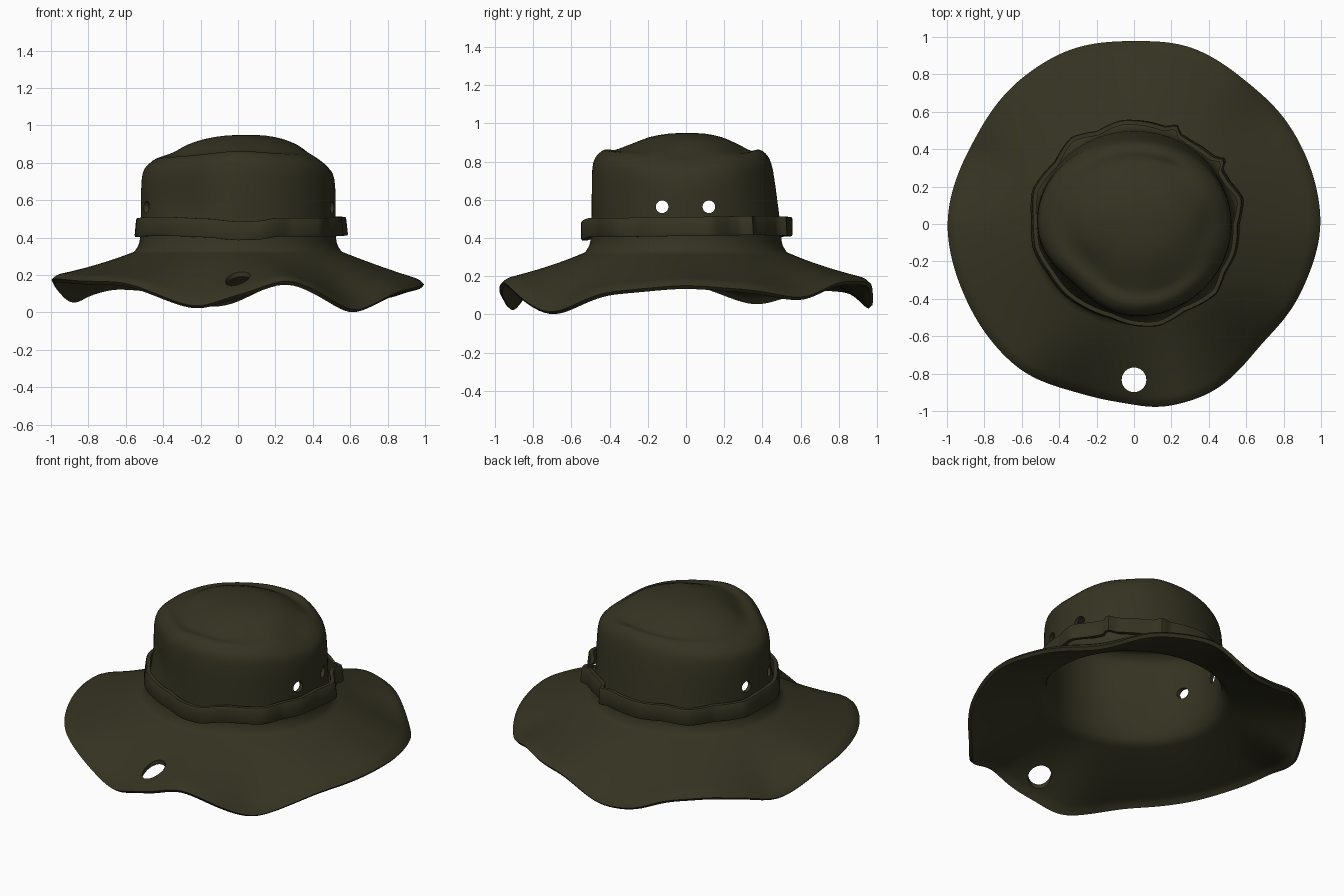
import bpy, bmesh, math
from mathutils import Vector

if "Cube" in bpy.data.objects:
    bpy.data.objects.remove(bpy.data.objects["Cube"])

N = 180  # segments around the hat

olive = bpy.data.materials.new("dark olive cloth")
olive.diffuse_color = (0.035, 0.033, 0.0155, 1)
olive.use_nodes = True
olive.node_tree.nodes["Principled BSDF"].inputs["Base Color"].default_value = olive.diffuse_color


def cat(p0, p1, p2, p3, u):
    return 0.5 * (2 * p1 + (p2 - p0) * u + (2 * p0 - 5 * p1 + 4 * p2 - p3) * u * u
                  + (3 * p1 - p0 - 3 * p2 + p3) * u ** 3)


def around(keys, deg, smooth=True):
    """Interpolate (degrees, value) keys on a closed circle."""
    deg %= 360
    n = len(keys)
    i = max([k for k in range(n) if keys[k][0] <= deg], default=n - 1)
    a = keys[i][0]
    b = keys[(i + 1) % n][0] + (360 if i == n - 1 else 0)
    if deg < a:
        deg += 360
    u = (deg - a) / (b - a)
    v = [keys[(i + k) % n][1] for k in (-1, 0, 1, 2)]
    if smooth:
        u = 0.45 * u + 0.55 * u * u * (3 - 2 * u)
    return v[1] + (v[2] - v[1]) * u


def make(name, bm):
    bmesh.ops.recalc_face_normals(bm, faces=bm.faces)
    me = bpy.data.meshes.new(name)
    bm.to_mesh(me)
    bm.free()
    ob = bpy.data.objects.new(name, me)
    bpy.context.collection.objects.link(ob)
    me.materials.append(olive)
    return ob


def activate(ob):
    bpy.ops.object.select_all(action='DESELECT')
    ob.select_set(True)
    bpy.context.view_layer.objects.active = ob


# Wavy brim: rim height and rim radius by direction
RIM_Z = [(0, .14), (18, .12), (38, .075), (57, .16), (78, .155), (95, .035), (106, .045),
         (119, .12), (133, .13), (145, .10), (157, .05), (180, .165), (195, .165), (210, .155), (231, .15),
         (257, .02), (270, .085), (285, .165), (311, .0), (336, .11)]
RIM_R = [(0, 1.0), (33, .985), (51, .97), (73, .995), (90, .978), (110, .995), (128, .985), (152, .965),
         (180, 1.0), (204, .985), (232, .99), (252, .95), (265, .955), (279, .993),
         (294, .993), (317, .935), (337, .965)]
# Uneven top edge of the crown
SHOULDER = [(0, .775), (40, .815), (70, .85), (95, .845), (135, .825), (180, .80), (225, .82),
            (270, .85), (315, .825)]


def crown_r(a):
    return 1 / math.hypot(math.cos(a) / .52, math.sin(a) / .495)


def bump(d, centre, width):
    return math.exp(-(((d - centre + 180) % 360 - 180) / width) ** 2)


def column(i):
    """Points from the crown centre out to the rim for one direction."""
    d = 360 * i / N
    a = math.radians(d)
    ca, sa = math.cos(a), math.sin(a)
    zs = around(SHOULDER, d)
    g = .018 * bump(d, 200, 40) + .008 * bump(d, 62, 30)  # creases beside the dome
    mid = min(max(.853, zs + .012), zs + .052) - g
    prof = [(.0, .95), (.2, .946), (.4, .928), (.57, .896), (.68, (mid + .89) / 2 - g * .3),
            (.77, mid), (.86, zs + .012 + (mid - zs) * .25), (.925, zs - .004), (.975, zs - .036),
            (1.0, zs - .095), (1.005, .6), (1.005, .5), (1.008, .41), (1.025, .36), (1.07, .325)]
    r0 = crown_r(a)
    pts = []
    for k in range(len(prof) - 1):
        q = [prof[max(0, min(len(prof) - 1, k + j))] for j in (-1, 0, 1, 2)]
        for u in (0, .5):
            s, z = [cat(q[0][c], q[1][c], q[2][c], q[3][c], u) for c in (0, 1)]
            off = max(0, 1 - s)
            # crown narrows toward the top at the back, and is pushed in at the front left
            lean = .045 * max(0, sa) ** 2 * max(0, min(1, (z - .45) / .35)) * min(1, s)
            lean += .055 * bump(d, 225, 27) * max(0, min(1, (z - .38) / .2)) * min(1, s)
            r = r0 * s - lean
            pts.append(Vector((r * ca + .05 * off, r * sa + .01 * off, z)))
    R, zr = around(RIM_R, d), around(RIM_Z, d) + .034
    ri = r0 * 1.07
    for k in range(21):
        t = k / 20
        z = .325 - .165 * t + .02 * t * t + (zr - .172) * t ** 1.7
        z -= .018 * max(0, (t - .9) / .1) ** 2
        r = ri + (R - ri) * t
        pts.append(Vector((r * ca, r * sa, z)))
    return pts


bm = bmesh.new()
cols = [column(i) for i in range(N)]
# soften direction changes of the ripples
for _ in range(6):
    cols = [[cols[i][k] * .5 + (cols[i - 1][k] + cols[(i + 1) % N][k]) * .25
             for k in range(len(cols[i]))] for i in range(N)]
tip = bm.verts.new((.05, .01, .95))
grid = [[bm.verts.new(p) for p in c[1:]] for c in cols]
for i in range(N):
    a, b = grid[i], grid[(i + 1) % N]
    bm.faces.new((tip, a[0], b[0]))
    for k in range(len(a) - 1):
        bm.faces.new((a[k], a[k + 1], b[k + 1], b[k]))
hat = make("crown_and_brim", bm)
if hat.data.polygons[0].normal.z < 0:
    hat.data.flip_normals()
sol = hat.modifiers.new("thickness", 'SOLIDIFY')
sol.thickness, sol.offset = .022, -1


# Vent eyelets through both sides of the crown, and the cord hole in the front brim
def cutter(loc, r, depth, rot):
    bpy.ops.mesh.primitive_cylinder_add(vertices=32, radius=r, depth=depth, location=loc, rotation=rot)
    c = bpy.context.object
    c.name = "hole_cutter"
    c.hide_render = True
    return c


cutters = [cutter((0, y, .563), .033, 2.2, (0, math.pi / 2, 0)) for y in (-.125, .12)]
cutters.append(cutter((0, -.833, .2), .066, .6, (0, 0, 0)))
for c in cutters:
    m = hat.modifiers.new("hole", 'BOOLEAN')
    m.operation, m.solver, m.object = 'DIFFERENCE', 'EXACT', c
activate(hat)
for m in list(hat.modifiers):
    bpy.ops.object.modifier_apply(modifier=m.name)
for c in cutters:
    bpy.data.objects.remove(c)
# settle on the ground: only the brim is moved
low = min(v.co.z for v in hat.data.vertices)
for v in hat.data.vertices:
    v.co.z -= low * max(0, min(1, (.33 - v.co.z) / .33))
activate(hat)
bpy.ops.object.shade_smooth_by_angle(angle=math.radians(40))

# Loose loop band, stitched at kinked corners
BAND_R = [(0, .565), (13, .605), (24, .565), (32, .56), (35, .61), (40, .565), (55, .545), (63, .545), (66, .585),
          (72, .55), (97, .56), (112, .535), (126, .575), (142, .54), (161, .575), (178, .55), (194, .558),
          (210, .535), (226, .535), (240, .525), (256, .52), (270, .545), (284, .562), (300, .54),
          (320, .58), (332, .555), (344, .57)]
BAND_Z = [(0, .41), (40, .415), (90, .41), (135, .40), (180, .405), (225, .41), (250, .402), (270, .386),
          (280, .388), (293, .405), (320, .405)]
bm = bmesh.new()
rings = []
for i in range(N):
    d = 360 * i / N
    a = math.radians(d)
    r = sum(around(BAND_R, d + e, False) for e in (-1, 0, 1)) / 3
    z = around(BAND_Z, d)
    flare = .012 * math.cos(a - math.radians(20)) ** 2
    ring = []
    for dr, dz in ((-.026, 0), (-.004, 0), (0, .008), (0, .092), (-.004, .1), (-.026, .1)):
        rr = r + dr - flare * dz / .1
        ring.append(bm.verts.new((rr * math.cos(a), rr * math.sin(a), z + dz)))
    rings.append(ring)
for i in range(N):
    a, b = rings[i], rings[(i + 1) % N]
    for k in range(6):
        bm.faces.new((a[k], b[k], b[(k + 1) % 6], a[(k + 1) % 6]))
band = make("hat_band", bm)
activate(band)
bpy.ops.object.shade_smooth_by_angle(angle=math.radians(40))
